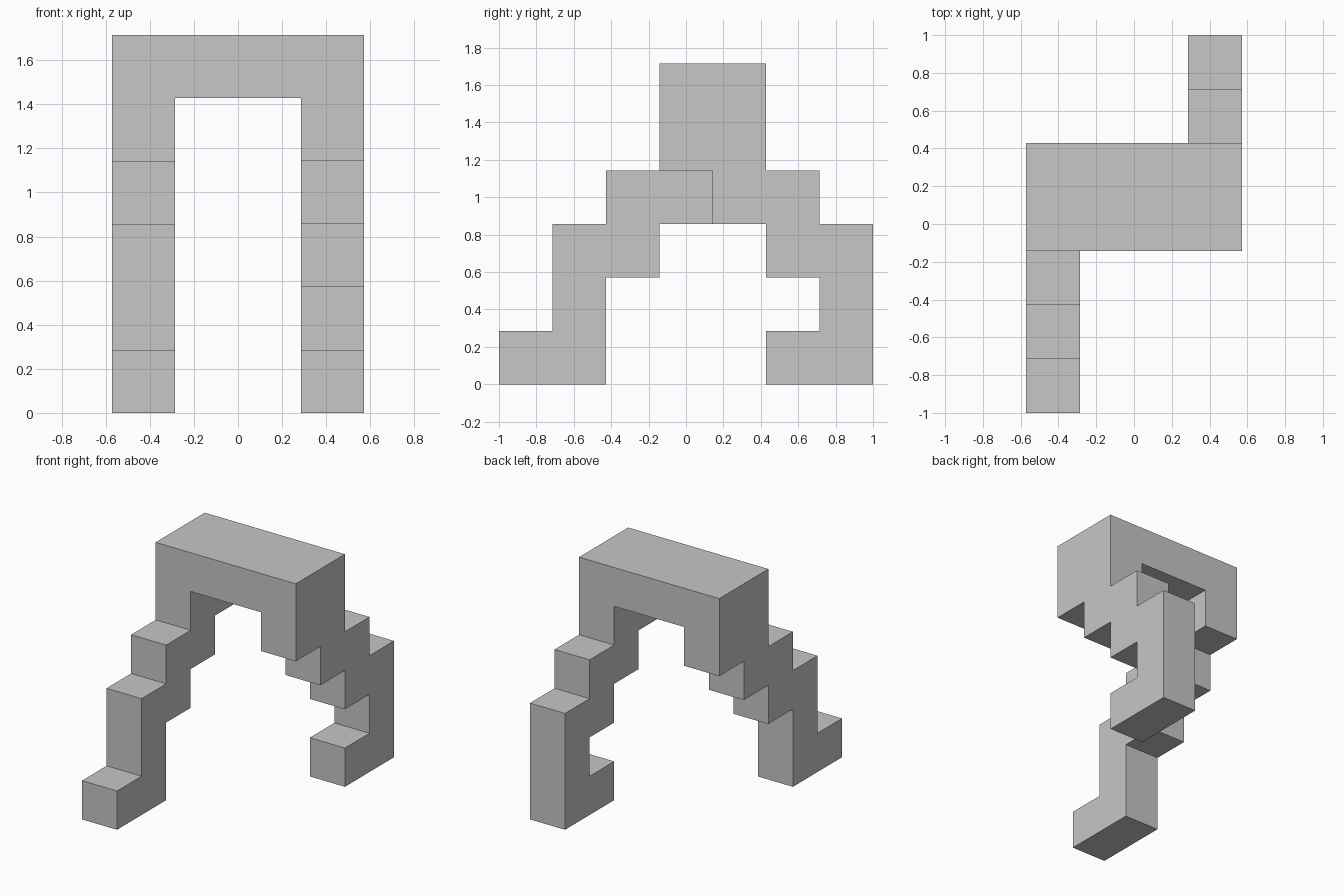
import bpy
import bmesh
from mathutils import Vector

if "Cube" in bpy.data.objects:
    bpy.data.objects.remove(bpy.data.objects["Cube"], do_unlink=True)

UNIT = 2 / 7                       # edge length of one building block
CENTRE = Vector((2, 3.5, 0))       # block-grid point that sits on the origin

grey = bpy.data.materials.new("plain grey")
grey.use_nodes = True
colour = (0.57, 0.57, 0.57, 1)
grey.diffuse_color = colour
grey.node_tree.nodes["Principled BSDF"].inputs["Base Color"].default_value = colour


def blocks(xs, rows):
    """Blocks across the columns xs; rows lists the y blocks from the ground up."""
    return {(x, y, z) for z, ys in enumerate(rows) for x in xs for y in ys}


parts = {
    # foot, shin, knee, thigh, hip
    "right_leg": blocks([0], [(0, 1), (1,), (1, 2), (2, 3), (3, 4)]),
    "left_leg": blocks([3], [(5, 6), (6,), (5, 6), (4, 5), (3, 4)]),
    # bar joining both hips
    "pelvis": {(x, y, 5) for x in range(4) for y in (3, 4)},
}
solid = set().union(*parts.values())


def build(name, cells):
    """Skin the outside of a part, leaving out faces hidden against other blocks."""
    bm = bmesh.new()
    for cell in cells:
        for axis in range(3):
            for sign in (-1, 1):
                normal = Vector((0, 0, 0))
                normal[axis] = sign
                if tuple(int(c) for c in Vector(cell) + normal) in solid:
                    continue
                side = Vector((0, 0, 0))
                side[(axis + 1) % 3] = 0.5
                up = normal.cross(side)
                mid = Vector(cell) + Vector((0.5, 0.5, 0.5)) + normal / 2 - CENTRE
                corners = (-side - up, side - up, side + up, up - side)
                bm.faces.new([bm.verts.new((mid + c) * UNIT) for c in corners])
    # weld the blocks and merge coplanar faces
    bmesh.ops.remove_doubles(bm, verts=bm.verts, dist=0.001)
    bmesh.ops.dissolve_limit(bm, angle_limit=0.01, verts=bm.verts, edges=bm.edges)
    mesh = bpy.data.meshes.new(name)
    bm.to_mesh(mesh)
    bm.free()
    mesh.materials.append(grey)
    bpy.context.collection.objects.link(bpy.data.objects.new(name, mesh))


for part_name, part_cells in parts.items():
    build(part_name, part_cells)
